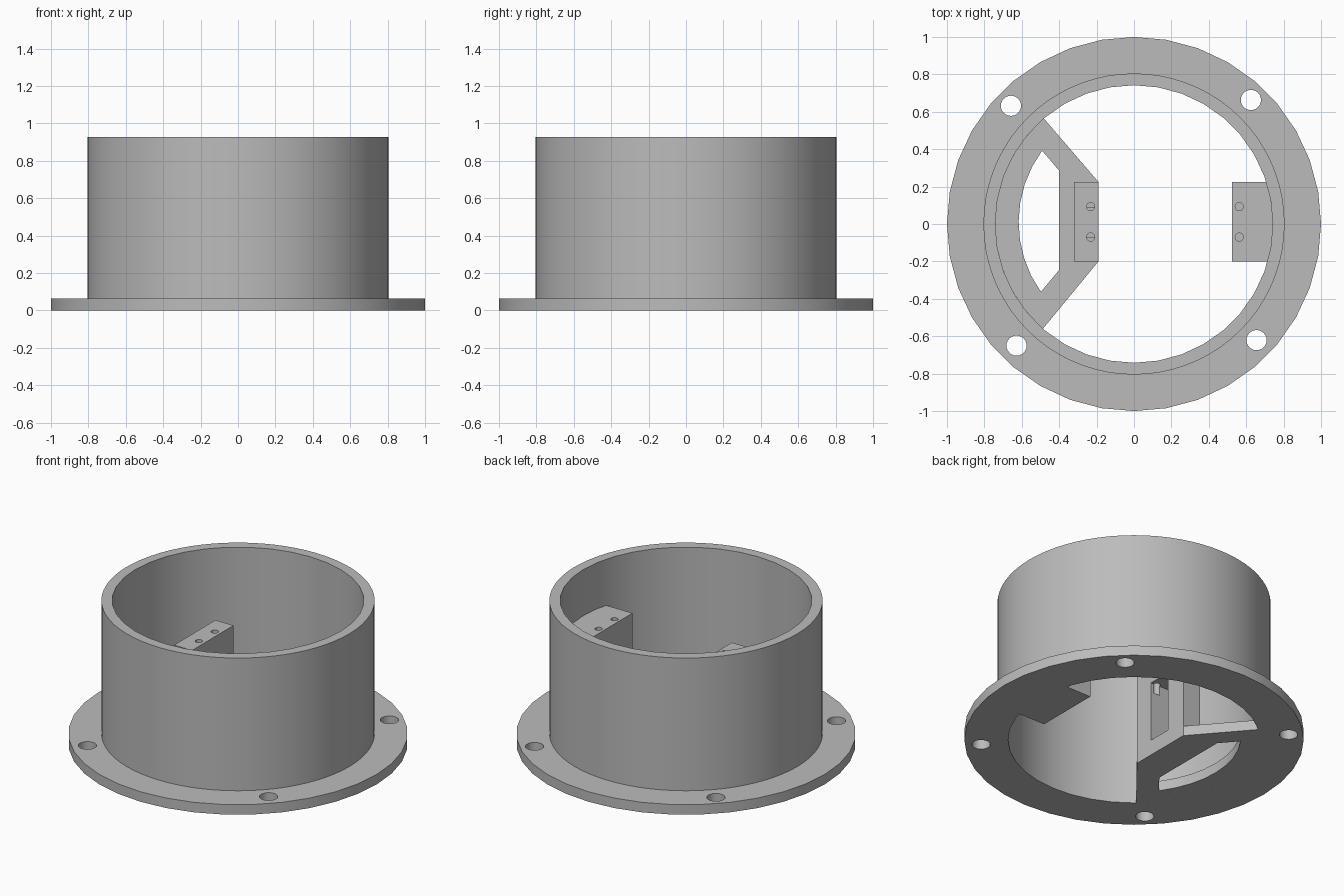
import bpy, math

cube = bpy.data.objects.get("Cube")
if cube:
    bpy.data.objects.remove(cube, do_unlink=True)

grey = bpy.data.materials.new("plain grey")
grey.use_nodes = True
colour = (0.5, 0.5, 0.5, 1)
grey.diffuse_color = colour
grey.node_tree.nodes["Principled BSDF"].inputs["Base Color"].default_value = colour

FLANGE_H, WALL_TOP, POST_TOP = 0.065, 0.928, 0.628
BORE = 0.742
Y0, Y1 = -0.2, 0.225          # width of both mounting posts
SCREW_Y = (-0.07, 0.093)


def arc(radius, start, end, steps, cx=0, cy=0):
    """Points on an arc, angles in degrees, both ends included."""
    angles = [math.radians(start + (end - start) * i / steps) for i in range(steps + 1)]
    return [(cx + radius * math.cos(a), cy + radius * math.sin(a)) for a in angles]


def circle(radius, sides, cx=0, cy=0):
    return arc(radius, 0, 360, sides, cx, cy)[:-1]


def rect(x0, y0, x1, y1):
    return [(x0, y0), (x1, y0), (x1, y1), (x0, y1)]


def prism(name, outline, z0, z1):
    """Extrude a counter-clockwise outline from z0 to z1."""
    n = len(outline)
    verts = [(x, y, z) for z in (z0, z1) for x, y in outline]
    faces = [tuple(reversed(range(n))), tuple(range(n, 2 * n))]
    faces += [(i, (i + 1) % n, (i + 1) % n + n, i + n) for i in range(n)]
    mesh = bpy.data.meshes.new(name)
    mesh.from_pydata(verts, [], faces)
    mesh.materials.append(grey)
    obj = bpy.data.objects.new(name, mesh)
    bpy.context.collection.objects.link(obj)
    return obj


def cut(obj, cutters):
    """Subtract each cutter, then discard it."""
    for cutter in cutters:
        mod = obj.modifiers.new("cut", 'BOOLEAN')
        mod.operation, mod.solver, mod.object = 'DIFFERENCE', 'EXACT', cutter
        bpy.context.view_layer.update()
        result = bpy.data.meshes.new_from_object(
            obj.evaluated_get(bpy.context.evaluated_depsgraph_get()))
        obj.modifiers.clear()
        obj.data = result
        bpy.data.objects.remove(cutter, do_unlink=True)
    return obj


def screw_holes(x):
    return [prism("screw_cutter", circle(0.022, 16, x, y), POST_TOP - 0.2, POST_TOP + 0.1)
            for y in SCREW_Y]


# Base flange with a bore and four bolt holes
bolts = [(0.625, 0.663), (-0.658, 0.632), (0.655, -0.621), (-0.628, -0.65)]
flange = cut(prism("base_flange", circle(1, 36), 0, FLANGE_H),
             [prism("bore_cutter", circle(BORE, 36), -1, 1)]
             + [prism("bolt_cutter", circle(0.054, 24, x, y), -1, 1) for x, y in bolts])

# Round wall
wall = cut(prism("round_wall", circle(0.805, 72), FLANGE_H, WALL_TOP),
           [prism("bore_cutter", circle(BORE, 36), -1, 2)])

# Floor plate on the -x side, with a bow-shaped opening
plate_outline = [(-0.19, Y1)] + arc(BORE, 130.5, 229, 10) + [(-0.19, Y0)]
opening = [(-0.40, 0.285)] + arc(0.642, 143.5, 215.5, 8, 0.025, 0.01) + [(-0.40, -0.245)]
plate = cut(prism("floor_plate", plate_outline, 0, FLANGE_H),
            [prism("opening_cutter", opening, -1, 1)])

# Free-standing post with screw holes and a through slot
slotted = cut(prism("slotted_post", rect(-0.32, Y0, -0.19, Y1), FLANGE_H, POST_TOP),
              screw_holes(-0.232)
              + [prism("slot_cutter", rect(-0.5, -0.07, 0, 0.085), 0.10, 0.49)])

# Solid post running into the wall on the +x side
low = math.degrees(math.asin(Y0 / BORE))
high = math.degrees(math.asin(Y1 / BORE))
solid = cut(prism("wall_post", [(0.525, Y1), (0.525, Y0)] + arc(BORE, low, high, 6), 0, POST_TOP),
            screw_holes(0.563))

# Smooth the round surfaces, keep corners sharp
for obj in (flange, wall, plate, slotted, solid):
    bpy.ops.object.select_all(action='DESELECT')
    obj.select_set(True)
    bpy.context.view_layer.objects.active = obj
    bpy.ops.object.shade_smooth_by_angle(angle=math.radians(30))
